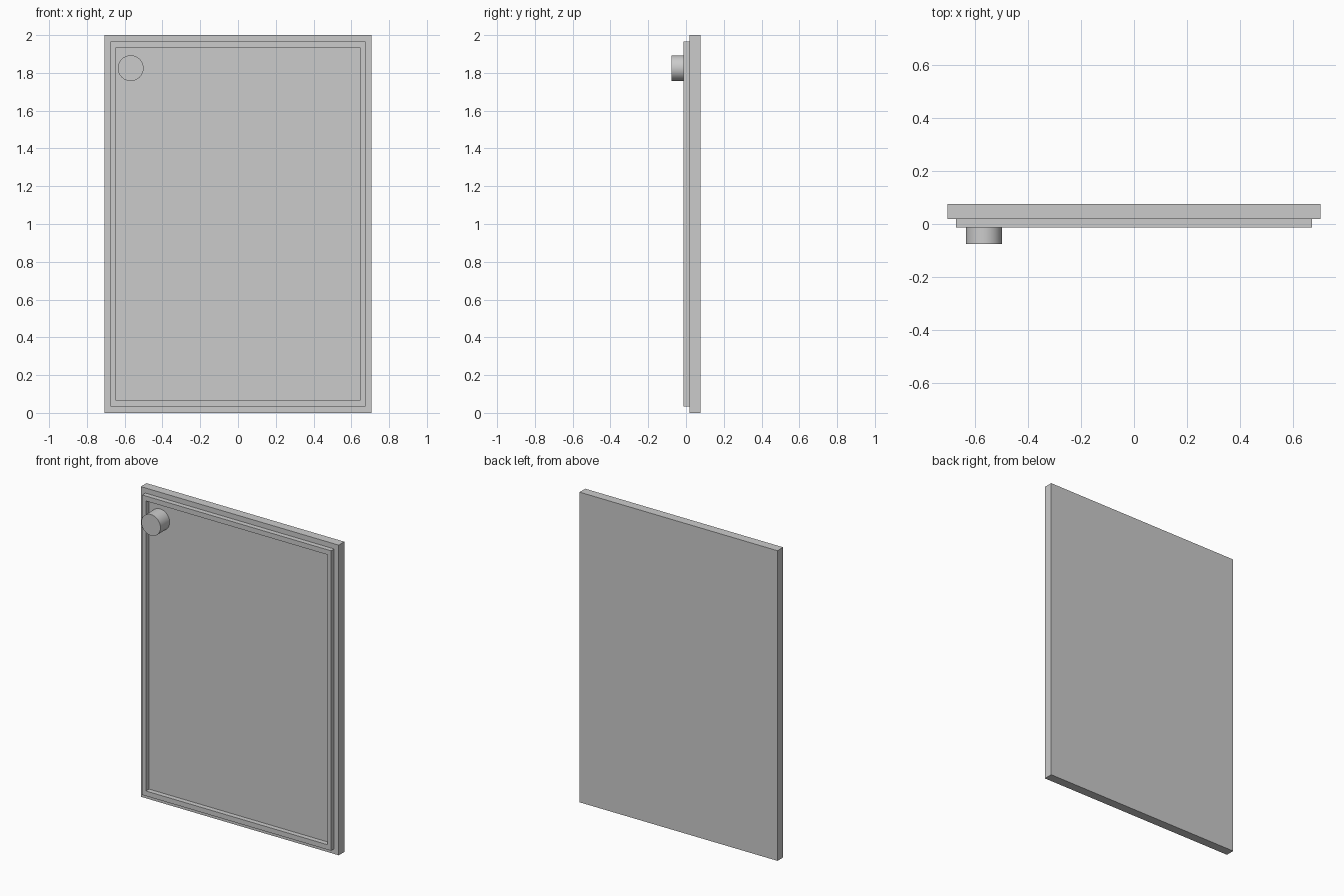
import bpy
import bmesh
from math import radians
from mathutils import Matrix

cube = bpy.data.objects.get("Cube")
if cube:
    bpy.data.objects.remove(cube, do_unlink=True)

grey = bpy.data.materials.new("plain grey")
grey.use_nodes = True
grey.diffuse_color = (0.6, 0.6, 0.6, 1)
grey.node_tree.nodes["Principled BSDF"].inputs["Base Color"].default_value = (0.6, 0.6, 0.6, 1)

FRONT, RIM, FACE, BACK = -0.076, -0.014, 0.018, 0.076  # depth layers
MID = 1.0  # height of the door centre


def add_object(name, bm):
    bmesh.ops.recalc_face_normals(bm, faces=bm.faces)
    mesh = bpy.data.meshes.new(name)
    bm.to_mesh(mesh)
    bm.free()
    mesh.materials.append(grey)
    obj = bpy.data.objects.new(name, mesh)
    bpy.context.collection.objects.link(obj)
    return obj


def rectangle(bm, half_x, half_z, y):
    corners = [(-1, -1), (1, -1), (1, 1), (-1, 1)]
    return [bm.verts.new((sx * half_x, y, MID + sz * half_z)) for sx, sz in corners]


def bridge(bm, a, b):
    for i in range(4):
        j = (i + 1) % 4
        bm.faces.new((a[i], a[j], b[j], b[i]))


# Door slab
bm = bmesh.new()
front = rectangle(bm, 0.706, 1.0, FACE)
back = rectangle(bm, 0.706, 1.0, BACK)
bridge(bm, front, back)
bm.faces.new(front)
bm.faces.new(back)
add_object("door_slab", bm)

# Raised seal running around the front of the slab
bm = bmesh.new()
loops = [rectangle(bm, *size, y) for size, y in (
    ((0.674, 0.967), FACE), ((0.674, 0.967), RIM),
    ((0.647, 0.935), RIM), ((0.647, 0.935), FACE))]
for i in range(4):
    bridge(bm, loops[i], loops[(i + 1) % 4])
add_object("raised_rim", bm)

# Round knob near the upper corner
bm = bmesh.new()
place = Matrix.Translation((-0.568, (FRONT + FACE) / 2, 1.825)) @ Matrix.Rotation(radians(90), 4, "X")
bmesh.ops.create_cone(bm, cap_ends=True, segments=48, radius1=0.068, radius2=0.068,
                      depth=FACE - FRONT, matrix=place)
knob = add_object("knob", bm)
bpy.ops.object.select_all(action="DESELECT")
knob.select_set(True)
bpy.context.view_layer.objects.active = knob
bpy.ops.object.shade_smooth_by_angle(angle=radians(30))
